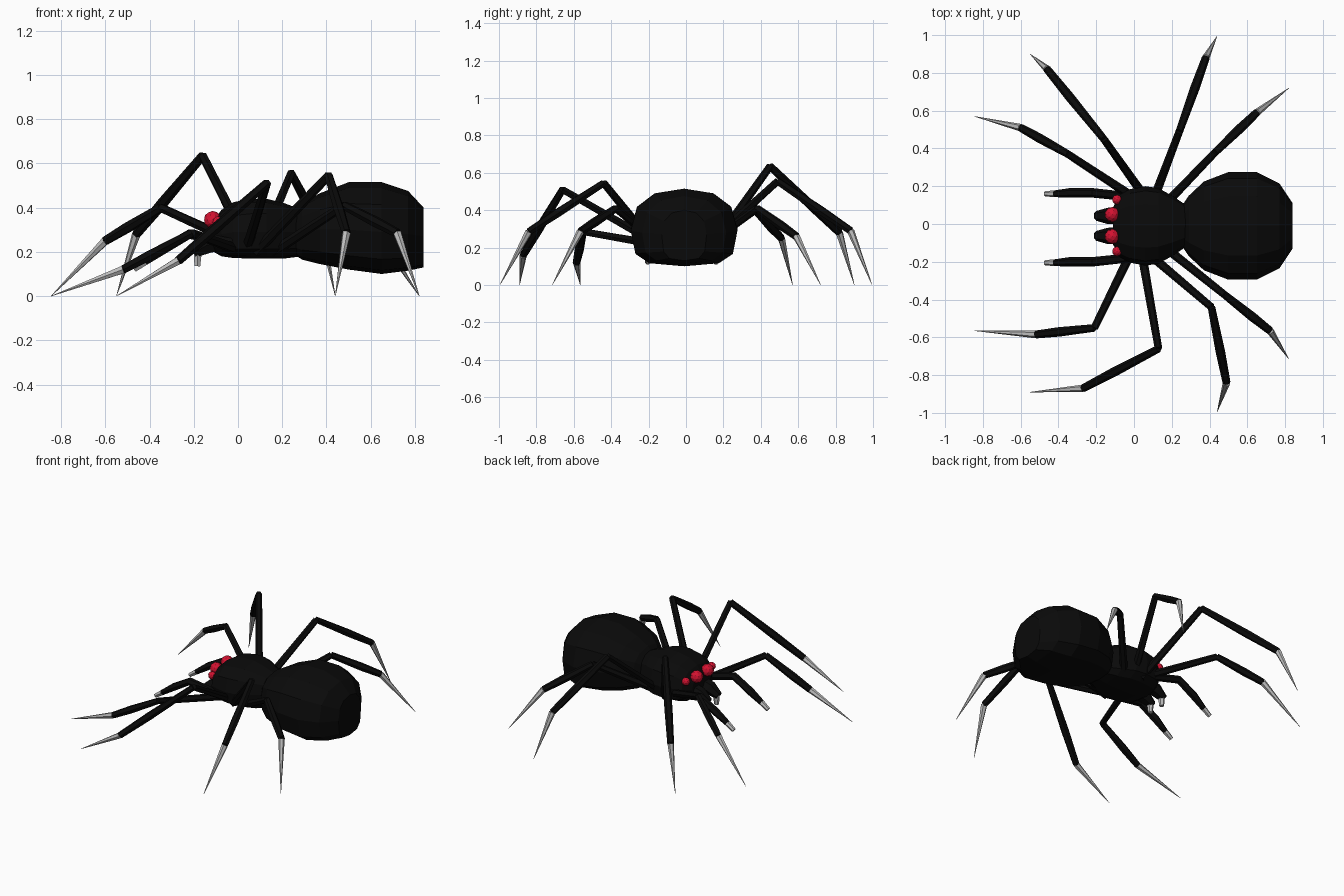
import bpy, bmesh, math
from mathutils import Vector

if "Cube" in bpy.data.objects:
    bpy.data.objects.remove(bpy.data.objects["Cube"])


def material(name, col):
    m = bpy.data.materials.new(name)
    m.diffuse_color = (*col, 1)
    m.use_nodes = True
    m.node_tree.nodes["Principled BSDF"].inputs["Base Color"].default_value = m.diffuse_color
    return m


BLACK = material("black shell", (0.003, 0.003, 0.003))
RED = material("red eye", (0.65, 0.006, 0.03))
GREY = material("grey claw", (0.5, 0.5, 0.5))


def finish(name, bm, mat):
    bmesh.ops.recalc_face_normals(bm, faces=bm.faces)
    me = bpy.data.meshes.new(name)
    bm.to_mesh(me)
    bm.free()
    me.materials.append(mat)
    ob = bpy.data.objects.new(name, me)
    bpy.context.collection.objects.link(ob)
    return ob


def skin(name, rings, mat):
    """Join equal rings of points into a closed, flat-faced skin."""
    bm = bmesh.new()
    vs = [[bm.verts.new(p) for p in r] for r in rings]
    n = len(rings[0])
    for a, b in zip(vs, vs[1:]):
        for i in range(n):
            j = (i + 1) % n
            bm.faces.new((a[i], a[j], b[j], b[i]))
    bm.faces.new(vs[0])
    bm.faces.new(vs[-1])
    return finish(name, bm, mat)


def body(name, sections, yc, n=12):
    """Sections are (x, half width, bottom z, middle z, top z)."""
    rings = []
    for x, w, zb, zm, zt in sections:
        ring = []
        for i in range(n):
            a = 2 * math.pi * i / n
            c, s = math.cos(a), math.sin(a)
            e = 0.86 if s >= 0 else 0.62      # flatter underside
            y = yc + w * math.copysign(abs(c) ** e, c)
            h = (zt - zm) if s >= 0 else (zm - zb)
            ring.append((x, y, zm + h * math.copysign(abs(s) ** e, s)))
        rings.append(ring)
    return skin(name, rings, BLACK)


def tube(name, pts, radii, mat, n=6):
    """Tapered tube through points, mitred at the joints."""
    pts = [Vector(p) for p in pts]
    rings = []
    for i, p in enumerate(pts):
        d = (pts[min(i + 1, len(pts) - 1)] - pts[max(i - 1, 0)]).normalized()
        u = d.cross(Vector((0, 0, 1))).normalized()
        v = u.cross(d)
        rings.append([p + radii[i] * (math.cos(t) * u + math.sin(t) * v)
                      for t in (2 * math.pi * k / n for k in range(n))])
    return skin(name, rings, mat)


# Main body masses
body("abdomen", [
    (0.25, 0.10, 0.19, 0.28, 0.37), (0.29, 0.16, 0.165, 0.29, 0.42),
    (0.37, 0.235, 0.145, 0.30, 0.465), (0.50, 0.285, 0.12, 0.30, 0.515),
    (0.65, 0.285, 0.10, 0.29, 0.515), (0.77, 0.225, 0.115, 0.28, 0.475),
    (0.84, 0.12, 0.13, 0.27, 0.40)], -0.01)
body("head_thorax", [
    (-0.11, 0.10, 0.20, 0.27, 0.34), (-0.075, 0.165, 0.18, 0.28, 0.39),
    (-0.02, 0.195, 0.172, 0.29, 0.425), (0.06, 0.21, 0.17, 0.29, 0.44),
    (0.13, 0.20, 0.17, 0.29, 0.44), (0.21, 0.155, 0.17, 0.29, 0.42),
    (0.29, 0.10, 0.18, 0.29, 0.39)], -0.01)

# Legs: hip, knee, ankle, tip
legs = {
    "right_leg_1": [(0.0, -0.12, 0.21), (-0.21, -0.55, 0.285), (-0.52, -0.585, 0.12), (-0.845, -0.565, 0)],
    "right_leg_2": [(0.035, -0.12, 0.20), (0.13, -0.66, 0.51), (-0.27, -0.87, 0.16), (-0.55, -0.89, 0)],
    "right_leg_3": [(0.08, -0.16, 0.20), (0.41, -0.44, 0.545), (0.49, -0.84, 0.285), (0.44, -0.995, 0)],
    "right_leg_4": [(0.16, -0.12, 0.20), (0.48, -0.375, 0.41), (0.72, -0.565, 0.285), (0.82, -0.715, 0)],
    "left_leg_1": [(0.0, 0.14, 0.24), (-0.35, 0.37, 0.40), (-0.60, 0.51, 0.25), (-0.845, 0.57, 0)],
    "left_leg_2": [(0.06, 0.14, 0.20), (-0.16, 0.45, 0.635), (-0.46, 0.82, 0.28), (-0.55, 0.9, 0)],
    "left_leg_3": [(0.10, 0.12, 0.22), (0.24, 0.49, 0.555), (0.38, 0.88, 0.29), (0.44, 0.995, 0)],
    "left_leg_4": [(0.18, 0.12, 0.22), (0.43, 0.38, 0.41), (0.65, 0.59, 0.26), (0.82, 0.72, 0)],
}
for name, (hip, knee, ankle, tip) in legs.items():
    mid = Vector(knee).lerp(Vector(ankle), 0.6)
    tube(name + "_thigh", [hip, knee], [0.024, 0.02], BLACK)
    tube(name + "_shin", [knee, mid, ankle], [0.02, 0.025, 0.021], BLACK)
    tube(name + "_claw", [ankle, tip], [0.02, 0.001], GREY)

# Feelers, jaws, fangs and eyes on both sides of the face
for side, s in (("left", 1), ("right", -1)):
    y = 0.165 if s > 0 else -0.2
    tube(side + "_feeler", [(-0.03, y - 0.02 * s, 0.24), (-0.22, y, 0.28),
                            (-0.34, y, 0.21), (-0.42, y - 0.005, 0.155)],
         [0.024, 0.025, 0.025, 0.018], BLACK)
    tube(side + "_feeler_claw", [(-0.42, y - 0.005, 0.155), (-0.47, y - 0.005, 0.12)],
         [0.018, 0.014], GREY)
    yj = -0.01 + 0.053 * s
    tube(side + "_jaw", [(-0.06, yj, 0.25), (-0.14, yj, 0.23), (-0.2, yj, 0.195)],
         [0.045, 0.043, 0.026], BLACK)
    tube(side + "_fang", [(-0.182, yj, 0.205), (-0.184, yj, 0.135)], [0.022, 0.015], GREY)
    for size, x, dy, z, r in (("large", -0.115, 0.058, 0.345, 0.04),
                              ("small", -0.09, 0.137, 0.335, 0.026)):
        bm = bmesh.new()
        bmesh.ops.create_icosphere(bm, subdivisions=2, radius=r)
        bmesh.ops.translate(bm, verts=bm.verts, vec=(x, -0.008 + dy * s, z))
        finish(f"{side}_{size}_eye", bm, RED)
